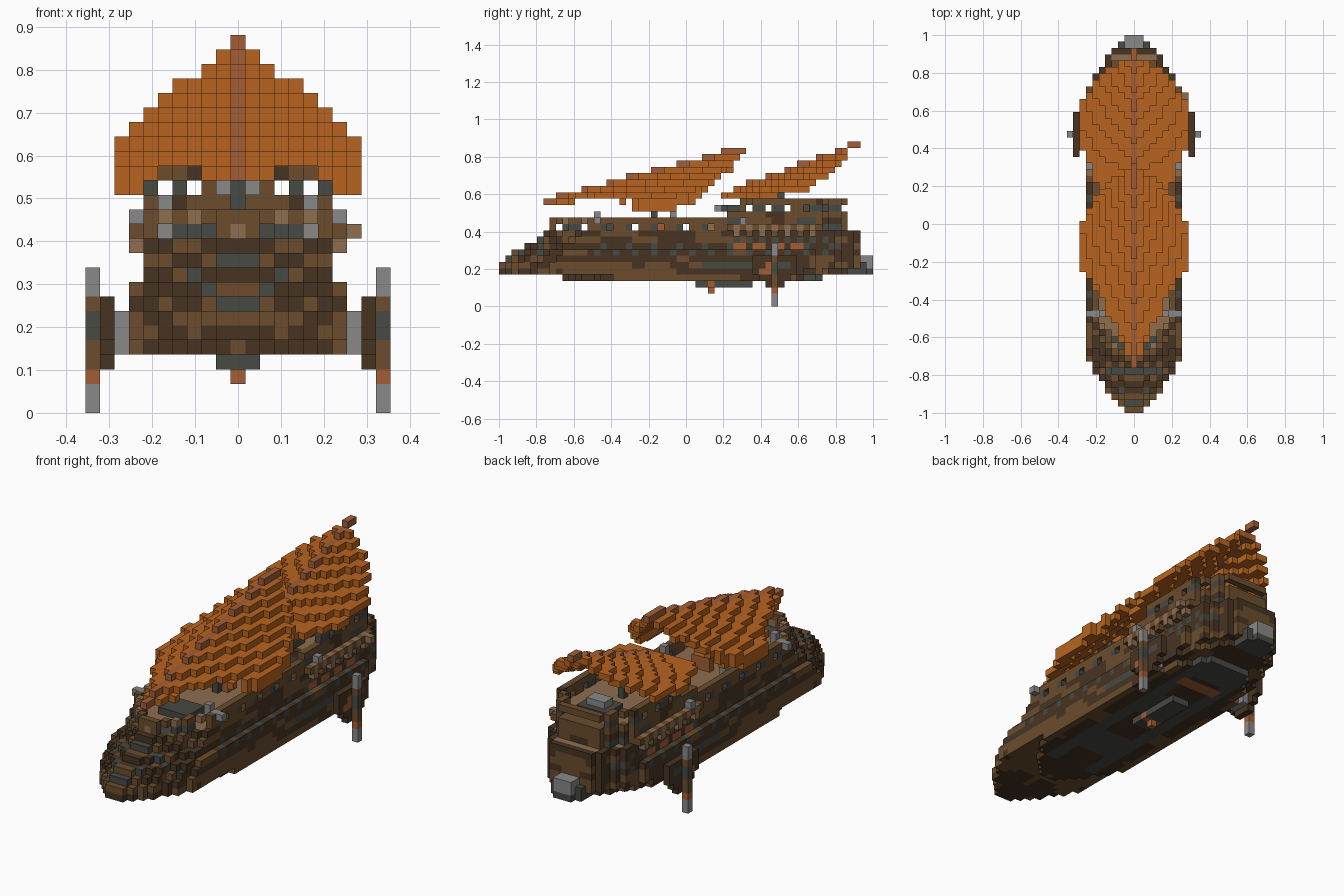
import bpy, bmesh
from math import floor
from mathutils import Vector, noise

cube = bpy.data.objects.get("Cube")
if cube:
    bpy.data.objects.remove(cube, do_unlink=True)

V = 2 / 59            # edge of one block; the ship is 59 blocks long
COLOURS = {
    "orange": (0.48, 0.127, 0.014), "rust": (0.37, 0.11, 0.037),
    "brown": (0.145, 0.073, 0.027), "dark_brown": (0.062, 0.034, 0.016),
    "slate": (0.064, 0.067, 0.057), "tan": (0.27, 0.155, 0.078),
    "grey": (0.25, 0.25, 0.25),
}
mats = {}
for name, rgb in COLOURS.items():
    m = bpy.data.materials.new(name)
    m.use_nodes = True
    m.diffuse_color = (*rgb, 1)
    m.node_tree.nodes["Principled BSDF"].inputs["Base Color"].default_value = (*rgb, 1)
    mats[name] = m

blocks = {}           # (x, y, z) -> (part name, colour); later parts replace earlier


def put(part, x, y, z, colour):
    blocks[(x, y, z)] = (part, colour)


def box(part, xs, ys, zs, colour):
    for x in range(xs[0], xs[1] + 1):
        for y in range(ys[0], ys[1] + 1):
            for z in range(zs[0], zs[1] + 1):
                put(part, x, y, z, colour)


def lerp(points, t):
    if t <= points[0][0]:
        return points[0][1]
    for (a, p), (b, q) in zip(points, points[1:]):
        if t <= b:
            return p + (q - p) * (t - a) / (b - a)
    return points[-1][1]


# Weathered planks: long streaks of b and c over a
def patch(x, y, z, a, b, c):
    n = noise.noise(Vector((x * 0.23 + 0.2, y * 0.19, z * 0.71)))
    return b if n > 0.17 else c if n < -0.22 else a


# Hull outline for each layer: first and last block along the length
START = {4: 10, 5: 0, 6: 0, 7: 1, 8: 2, 9: 4, 10: 6, 11: 7, 12: 8, 13: 8, 14: 36}
END = {4: 50, 5: 54, 12: 54, 13: 54, 14: 54, 15: 54, 16: 54}
BOW = [(0, 1), (2, 3), (4, 4), (6, 6), (9, 7)]
STERN = [(0, 3), (1, 4), (3, 5), (5, 6), (8, 7)]


def inside(x, y, z):
    s, e = START.get(z, 38), END.get(z, 56)
    if not s <= y <= e:
        return False
    half = min(7 if z <= 8 else 6, lerp(STERN, e - y))
    if z < 14:
        half = min(half, lerp(BOW, y - s))
    elif z > 14:
        half = min(half, 4 + y - s)
    return abs(x) <= round(half)


def on_rim(x, y, z):
    return not all(inside(x + i, y + j, z) for i, j in ((1, 0), (-1, 0), (0, 1), (0, -1)))


def hull_colour(x, y, z):
    ax = abs(x)
    if z == 4:            # planked bottom with a dark core
        if ax >= 5 or y < 15:
            return patch(ax, y, z, "brown" if on_rim(x, y, z) else "dark_brown", "dark_brown", "brown")
        return "dark_brown" if ax <= 2 and y % 13 < 7 else "slate"
    if z == 5:
        return patch(ax, y, z, "brown" if 3 < y < 52 else "dark_brown", "dark_brown", "brown")
    if z == 6:
        return patch(ax, y, z, "brown", "dark_brown", "slate" if y > 8 else "dark_brown")
    if z <= 10 and y > 52:
        return patch(ax, y, z, "dark_brown", "slate", "brown")
    if z <= 10 and y < 11 and ax < 5:
        return ("slate", "dark_brown", "brown", "dark_brown")[(ax // 2 + y + z) % 4]
    if z == 8:
        if y > 12 and y % 3 == 0:
            return "slate"
        return patch(ax, y, z, "dark_brown", "brown", "dark_brown")
    if z == 9:
        if 36 < y < 48 and y % 3:
            return "rust"
        return "slate" if y > 12 and y % 4 == 0 else "dark_brown"
    if z == 10 and y > 36 and y % 2:
        return "slate"
    return patch(ax, y, z, "brown" if z == 11 and y < 12 else "dark_brown", "brown", "dark_brown")


def rail_colour(x, y, z):
    if y < 14 and z == 12:
        return {0: "tan", 1: "brown", 2: "tan", 6: "brown"}.get(abs(x), "slate")
    if z == 12:
        return "slate" if y % 4 == 0 else "brown"
    return "tan" if y < 14 and abs(x) in (3, 5) else "brown"


for z in range(4, 17):
    for y in range(59):
        for x in range(-7, 8):
            if not inside(x, y, z):
                continue
            rim = on_rim(x, y, z)
            if z == 11 and not rim:
                put("hull", x, y, z, "tan" if y > 11 else "slate")
            elif z <= 11:
                put("hull", x, y, z, hull_colour(x, y, z))
            elif z == 14:
                put("stern_castle", x, y, z, "tan" if not rim and y < 52 else
                    patch(abs(x), y, z, "brown", "brown", "dark_brown"))
            elif z < 14 and y >= 36:
                put("stern_castle", x, y, z, patch(abs(x), y, z, "brown", "dark_brown", "slate"))
            elif rim and z in (12, 13):
                if z == 13 or y % 4 != 1:
                    put("deck_railing", x, y, z, rail_colour(x, y, z))
            elif rim and z == 15 and y % 3 and abs(x) not in (3, 5):
                put("stern_railing", x, y, z, patch(abs(x), y, z, "brown", "slate", "slate"))
            elif rim and z == 16:
                put("stern_railing", x, y, z, patch(abs(x), y, z, "brown", "dark_brown", "brown"))


# Sails: ridged leaves that rise toward the stern and droop more to each side
def sail(part, first, last, base, slope, droop, curl, widths, lowest, hem):
    for y in range(first, last + 1):
        ridge = base + (y - first) * slope
        half = round(lerp(widths, y))
        for x in range(-half, half + 1):
            fall = abs(x) * (droop + curl * (y - first))
            top = max(lowest, floor(ridge - fall + 0.5))
            for z in range(max(lowest, top - (abs(x) >= hem)), top + 1):
                put(part, x, y, z, "rust" if x == 0 else "orange")


sail("front_sail", 7, 38, 16, 0.27, 0.26, 0.018, [(7, 0), (12, 2), (15, 3.5), (18, 5),
     (20, 6), (22, 8), (29, 8), (30, 7), (33, 6), (35, 4), (38, 0)], 15, 7)
sail("rear_sail", 35, 56, 17, 0.38, 0.17, 0.021, [(35, 5), (37, 6), (39, 7), (40, 7.4), (41, 8),
     (47, 8), (49, 7), (51, 6), (53, 4), (54, 2), (55, 0)], 17, 9)

# Masts and deck fittings
box("front_mast", (0, 0), (24, 24), (12, 19), "slate")
box("mast_collar", (-1, 1), (25, 25), (12, 13), "rust")
box("rear_mast", (0, 0), (44, 44), (15, 19), "slate")
box("fore_hatch", (-2, 2), (14, 17), (12, 12), "slate")
box("stern_cabin", (-2, 2), (48, 51), (15, 15), "slate")
box("cabin_lid", (-1, 1), (49, 50), (16, 16), "grey")
box("castle_step", (-1, 1), (34, 37), (15, 15), "slate")
box("castle_stair", (-2, 2), (32, 35), (12, 13), "tan")

# Paired side parts
for s, side in ((1, "left"), (-1, "right")):
    def pair(part, x0, x1, ys, zs, colour):
        box(side + part, tuple(sorted((s * x0, s * x1))), ys, zs, colour)

    # Round outrigger housing with its gear and mount
    for z, reach in zip(range(3, 8), (1, 2, 3, 3, 3)):
        pair("_outrigger", 9, 9, (43 - reach, 43 + reach), (z, z), "dark_brown")
    pair("_outrigger_gear", 9, 9, (41, 42), (5, 5), "rust")
    pair("_outrigger_gear", 9, 9, (42, 42), (6, 6), "rust")
    pair("_outrigger_gear", 9, 9, (44, 45), (6, 6), "slate")
    pair("_outrigger_mount", 8, 8, (42, 44), (4, 6), "grey")
    # Outrigger post with coloured bands
    for z0, z1, colour in ((0, 1, "grey"), (2, 2, "rust"), (3, 4, "brown"),
                           (5, 6, "slate"), (7, 7, "brown"), (8, 9, "grey")):
        pair("_post", 10, 10, (43, 43), (z0, z1), colour)
    # Bow lamps, deck lamps and slatted side shelf
    pair("_bow_lamp", 6, 7, (15, 15), (13, 13), "grey")
    pair("_bow_lamp", 5, 5, (15, 15), (13, 14), "grey")
    pair("_deck_lamp", 5, 5, (27, 27), (12, 14), "grey")
    pair("_castle_post", 4, 4, (36, 37), (15, 15), "slate")
    pair("_castle_lamp", 1, 1, (34, 34), (15, 15), "grey")
    pair("_castle_bench", 2, 2, (36, 37), (15, 15), "brown")
    for y in range(36, 51):
        pair("_side_shelf", 7, 7, (y, y), (12, 12), "tan" if y % 2 else "brown")
        if y % 2:
            pair("_side_shelf", 7, 7, (y, y), (11, 11), "tan" if y % 4 == 1 else "brown")
    pair("_shelf_lamp", 7, 7, (38, 38), (13, 13), "grey")
box("left_shelf_end", (8, 8), (49, 49), (12, 12), "tan")

# Keel pod with lantern, and the stern drive
box("keel_pod", (-1, 1), (31, 39), (3, 3), "slate")
box("keel_lantern", (0, 0), (33, 33), (2, 2), "rust")
box("keel_lantern", (-1, 1), (33, 33), (3, 3), "rust")
box("keel_plate", (-3, 3), (43, 44), (4, 4), "rust")
box("stern_drive", (-2, 2), (55, 57), (5, 6), "slate")
box("stern_drive_cap", (-1, 1), (56, 58), (7, 7), "grey")
box("stern_drive_cap", (-1, 1), (58, 58), (6, 6), "grey")
box("stern_drive_base", (-1, 1), (58, 58), (5, 5), "slate")

# Turn each part's blocks into a mesh of its exposed faces
SIDES = []
for axis in range(3):
    for sign in (1, -1):
        n, u, w = Vector((0, 0, 0)), Vector((0, 0, 0)), Vector((0, 0, 0))
        n[axis] = sign
        u[(axis + 1) % 3] = 0.5
        w[(axis + 2) % 3] = 0.5 * sign
        SIDES.append((n, [n / 2 - u - w, n / 2 + u - w, n / 2 + u + w, n / 2 - u + w]))

parts = {}
for cell, (part, colour) in blocks.items():
    parts.setdefault(part, {})[cell] = colour
for part, cells in parts.items():
    used = sorted(set(cells.values()))
    bm = bmesh.new()
    corners = {}
    for cell, colour in cells.items():
        centre = Vector(cell)
        for n, offsets in SIDES:
            if tuple(int(c) for c in centre + n) in blocks:
                continue
            face = []
            for p in (centre + o for o in offsets):
                key = tuple(p)
                if key not in corners:
                    corners[key] = bm.verts.new((p.x * V, (p.y - 29) * V, (p.z + 0.5) * V))
                face.append(corners[key])
            bm.faces.new(face).material_index = used.index(colour)
    mesh = bpy.data.meshes.new(part)
    bm.to_mesh(mesh)
    bm.free()
    for colour in used:
        mesh.materials.append(mats[colour])
    bpy.context.collection.objects.link(bpy.data.objects.new(part, mesh))
